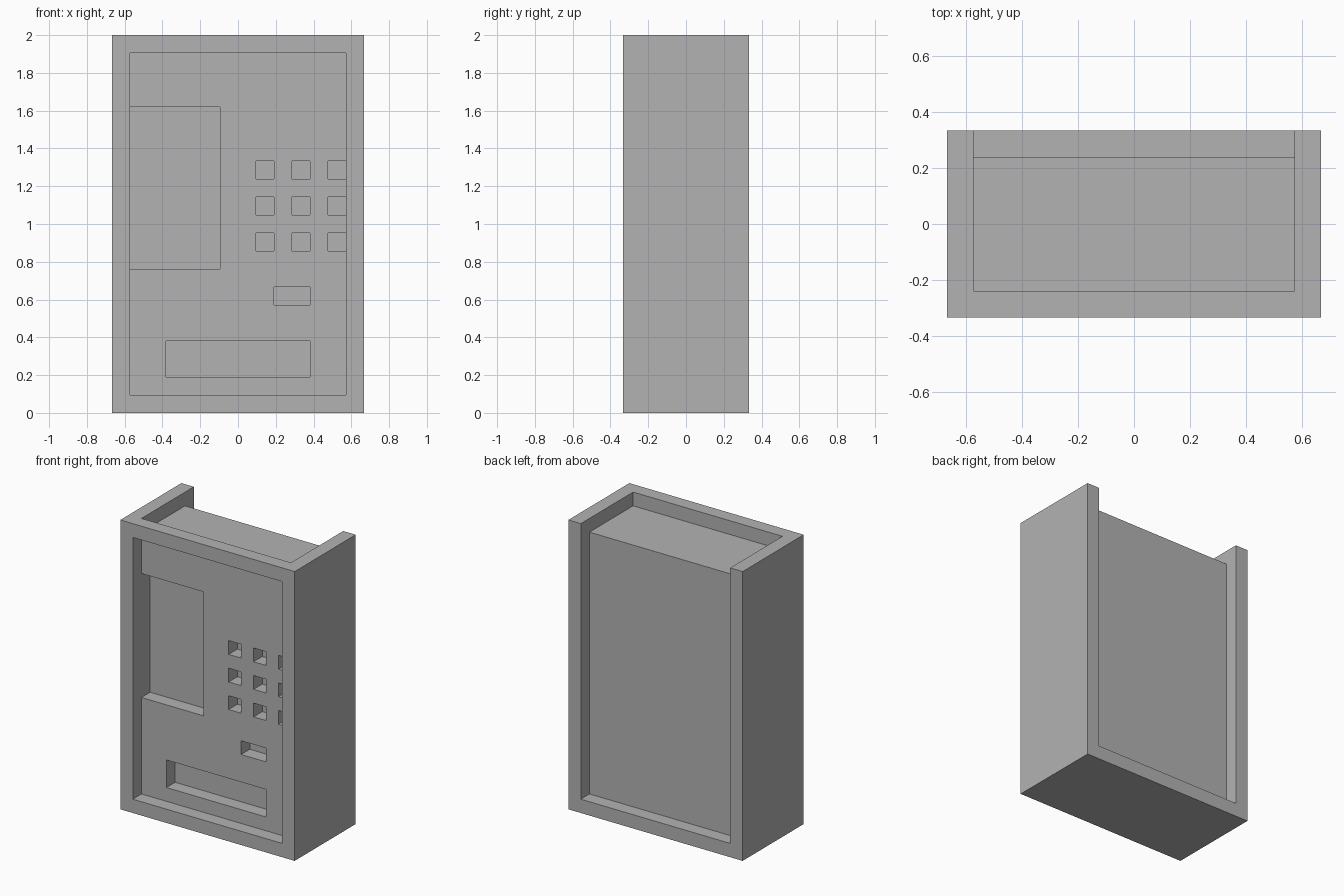
import bpy
import bmesh
from mathutils import Vector

cube = bpy.data.objects.get("Cube")
if cube:
    bpy.data.objects.remove(cube, do_unlink=True)

U = 2 / 21  # the machine is laid out on a 14 x 7 x 21 module grid

grey = bpy.data.materials.new("plain grey")
grey.use_nodes = True
grey.diffuse_color = (0.45, 0.45, 0.45, 1)
grey.node_tree.nodes["Principled BSDF"].inputs["Base Color"].default_value = grey.diffuse_color


def boxes(name, extents):
    """One object made of boxes, each given as x, y and z ranges in modules."""
    bm = bmesh.new()
    for ranges in extents:
        low, high = (Vector(c) * U for c in zip(*ranges))
        verts = bmesh.ops.create_cube(bm, size=1)["verts"]
        for v in verts:
            v.co = (low + high) / 2 + v.co * (high - low)
    mesh = bpy.data.meshes.new(name)
    bm.to_mesh(mesh)
    bm.free()
    mesh.materials.append(grey)
    obj = bpy.data.objects.new(name, mesh)
    bpy.context.collection.objects.link(obj)
    return obj


WIDE, DEEP = (-6, 6), (-3.5, 3.5)

# Cabinet: side walls, base and the rail above the front recess
boxes("right_wall", [((-7, -6), DEEP, (0, 21))])
boxes("left_wall", [((6, 7), DEEP, (0, 21))])
boxes("base", [(WIDE, DEEP, (0, 1))])
boxes("front_header", [(WIDE, (-3.5, -2.5), (20, 21))])

# Inner body, set back from the rear and the top
boxes("inner_body", [(WIDE, (-1.5, 2.5), (1, 20))])

# Front panel with its openings cut through
panel = boxes("front_panel", [(WIDE, (-2.5, -1.5), (1, 20))])
CUT = (-3, -1)
openings = [
    ((-6.5, -1), CUT, (8, 17)),  # display window
    ((2, 4), CUT, (6, 7)),       # coin slot
    ((-4, 4), CUT, (2, 4)),      # delivery tray
]
for x in (1, 3, 5):              # keypad, last column running into the wall
    for z in (9, 11, 13):
        openings.append(((x, 6.5 if x == 5 else x + 1), CUT, (z, z + 1)))
cutter = boxes("panel_cutter", openings)
cutter.hide_render = True

cut = panel.modifiers.new("openings", "BOOLEAN")
cut.operation = "DIFFERENCE"
cut.solver = "EXACT"
cut.object = cutter
bpy.context.view_layer.update()
graph = bpy.context.evaluated_depsgraph_get()
panel_mesh = bpy.data.meshes.new_from_object(panel.evaluated_get(graph))
panel.modifiers.clear()
panel.data = panel_mesh
bpy.data.objects.remove(cutter, do_unlink=True)
